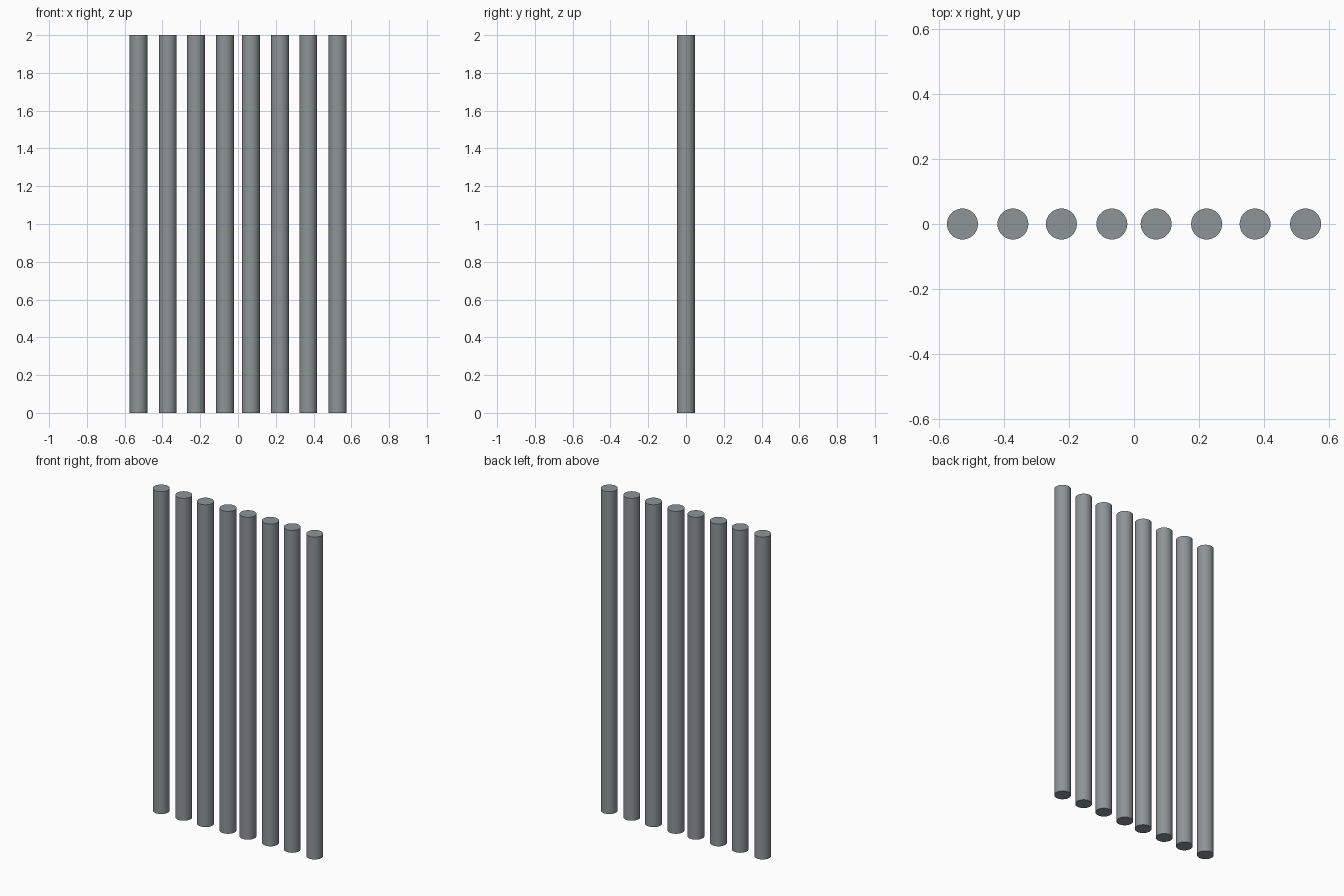
import bpy

if "Cube" in bpy.data.objects:
    bpy.data.objects.remove(bpy.data.objects["Cube"])

RADIUS = 0.0475
HEIGHT = 2.0
OFFSETS = (0.068, 0.223, 0.372, 0.527)

# Dark cool grey metal
metal = bpy.data.materials.new("dark_metal")
metal.diffuse_color = (0.27, 0.30, 0.305, 1)
metal.use_nodes = True
metal.node_tree.nodes["Principled BSDF"].inputs["Base Color"].default_value = metal.diffuse_color


def add_bar(name, x):
    bpy.ops.mesh.primitive_cylinder_add(
        vertices=48, radius=RADIUS, depth=HEIGHT, location=(x, 0, HEIGHT / 2))
    bar = bpy.context.object
    bar.name = name
    bar.data.materials.append(metal)
    bpy.ops.object.shade_smooth_by_angle()


# Row of upright round bars, mirrored about the centre
for i, x in enumerate(OFFSETS, 1):
    add_bar(f"right_bar_{i}", x)
    add_bar(f"left_bar_{i}", -x)
